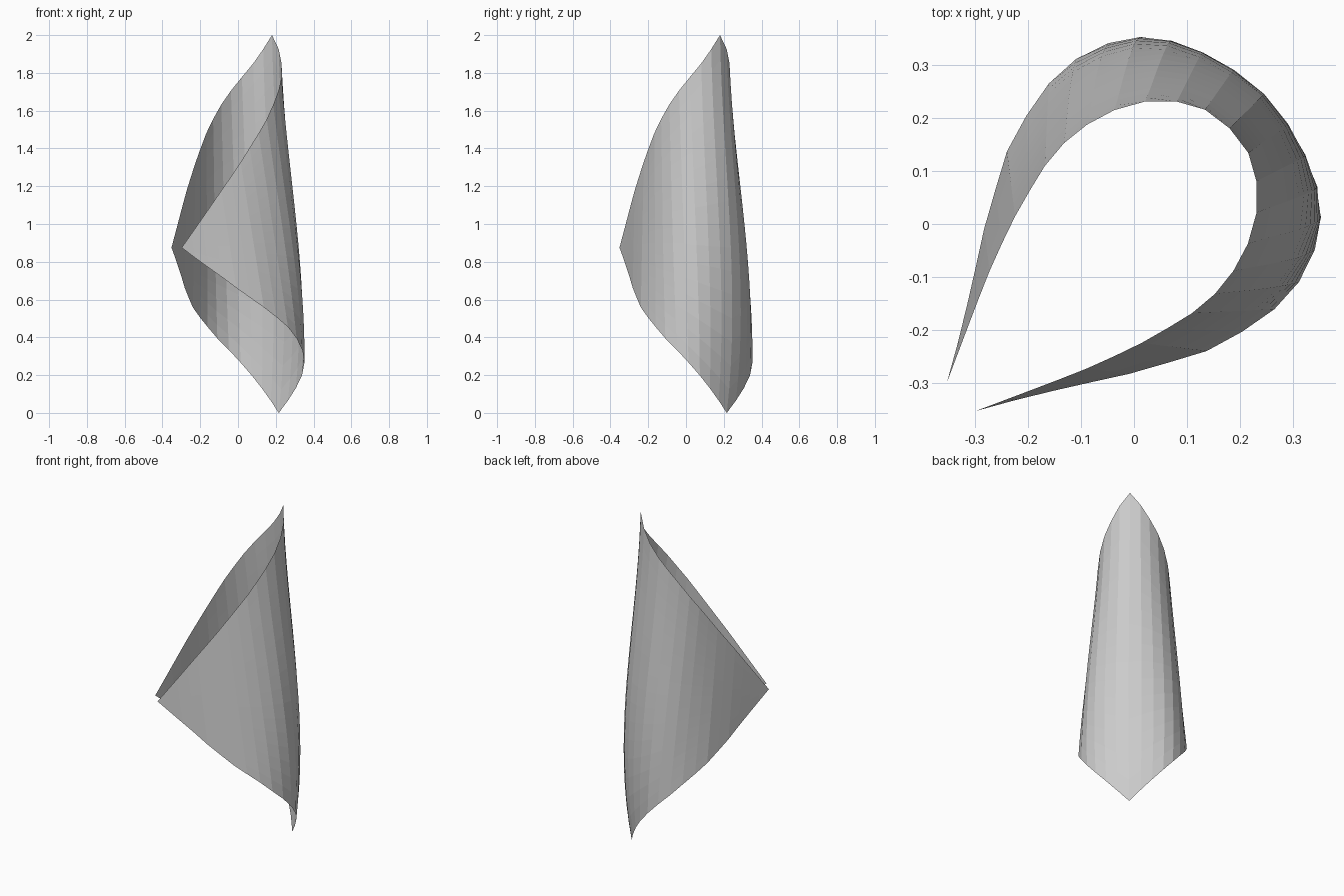
import bpy, bmesh
from mathutils import Vector

if "Cube" in bpy.data.objects:
    bpy.data.objects.remove(bpy.data.objects["Cube"])

COLS, ROWS = 15, 16

# Edge profiles of one half sheet, from the spine tip to the side corner
upper = [(.18, .18, 2), (.218, .13, 1.92), (.233, .07, 1.835), (.23, .01, 1.765),
         (.21, -.05, 1.69), (.18, -.10, 1.615), (.145, -.14, 1.54), (.10, -.175, 1.465),
         (0, -.232, 1.305), (-.10, -.277, 1.16), (-.20, -.315, 1.015), (-.298, -.352, .875)]
lower = [(.216, .216, 0), (.29, .15, .10), (.337, .08, .19), (.352, .015, .265),
         (.34, -.05, .335), (.31, -.11, .395), (.26, -.165, .46), (.20, -.205, .51),
         (.135, -.24, .56), (0, -.28, .655), (-.10, -.302, .73), (-.20, -.325, .80),
         (-.298, -.352, .875)]


def resample(points, n):
    """n + 1 points evenly spaced along a polyline."""
    pts = [Vector(p) for p in points]
    dist = [0]
    for a, b in zip(pts, pts[1:]):
        dist.append(dist[-1] + (b - a).length)
    out, k = [], 0
    for i in range(n + 1):
        d = dist[-1] * i / n
        while k < len(pts) - 2 and d > dist[k + 1]:
            k += 1
        t = (d - dist[k]) / (dist[k + 1] - dist[k])
        out.append(pts[k].lerp(pts[k + 1], t))
    return out


# Near-vertical columns between the edges, bulging outward near the spine
half = []
for i, (lo, hi) in enumerate(zip(resample(lower, COLS), resample(upper, COLS))):
    fade = max(0, 1 - i / COLS / .45)
    column = []
    for j in range(ROWS + 1):
        v = j / ROWS
        p = lo.lerp(hi, v)
        radial = Vector((p.x, p.y, 0)).normalized()
        column.append(p + radial * .38 * fade * v * (1 - v) ** 2)
    half.append(column)

# The second half mirrors the first across the x = y plane
mirrored = [[Vector((p.y, p.x, p.z)) for p in c] for c in half[:0:-1]]
bm = bmesh.new()
grid = [[bm.verts.new(p) for p in c] for c in mirrored + half]
for a, b in zip(grid, grid[1:]):
    for j in range(ROWS):
        bm.faces.new((a[j], a[j + 1], b[j + 1], b[j]))
bmesh.ops.remove_doubles(bm, verts=bm.verts, dist=1e-4)
bmesh.ops.recalc_face_normals(bm, faces=bm.faces)
mesh = bpy.data.meshes.new("curled_sheet")
bm.to_mesh(mesh)
bm.free()
bpy.context.collection.objects.link(bpy.data.objects.new("curled_sheet", mesh))
